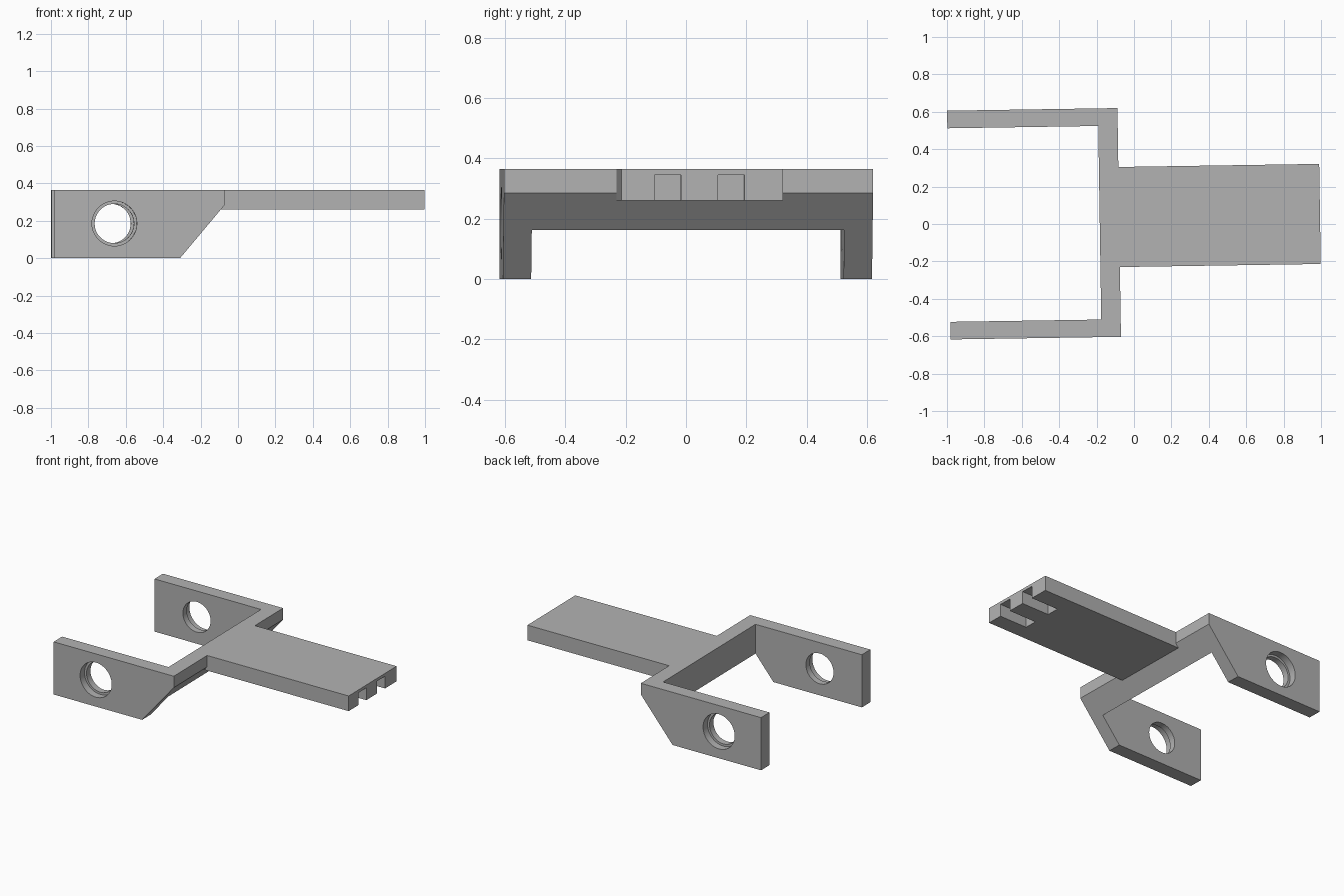
import bpy, bmesh, math
from mathutils import Matrix

cube = bpy.data.objects.get("Cube")
if cube:
    bpy.data.objects.remove(cube, do_unlink=True)

grey = bpy.data.materials.new("plain_grey")
grey.use_nodes = True
GREY = (0.45, 0.45, 0.45, 1)
grey.diffuse_color = GREY
grey.node_tree.nodes["Principled BSDF"].inputs["Base Color"].default_value = GREY

BACK, FRONT = 0.621, -0.602            # outer faces of the two arms
WALL, TOP = 0.094, 0.365
BAR_IN, BAR_OUT = -0.183, -0.079       # crossbar faces
END = 0.995                            # tip of the tongue


def finish(name, bm):
    bmesh.ops.recalc_face_normals(bm, faces=bm.faces)
    mesh = bpy.data.meshes.new(name)
    bm.to_mesh(mesh)
    bm.free()
    mesh.materials.append(grey)
    ob = bpy.data.objects.new(name, mesh)
    bpy.context.collection.objects.link(ob)
    return ob


def extrude_profile(name, pts, y0, y1):
    """Extrude an x-z outline along y."""
    bm = bmesh.new()
    face = bm.faces.new([bm.verts.new((x, y0, z)) for x, z in pts])
    new = bmesh.ops.extrude_face_region(bm, geom=[face])["geom"]
    bmesh.ops.translate(bm, vec=(0, y1 - y0, 0),
                        verts=[v for v in new if isinstance(v, bmesh.types.BMVert)])
    return finish(name, bm)


def box(name, x0, x1, y0, y1, z0, z1):
    return extrude_profile(name, [(x0, z0), (x1, z0), (x1, z1), (x0, z1)], y0, y1)


def cylinder_y(name, x, z, radius, y0, y1):
    bm = bmesh.new()
    place = Matrix.Translation((x, (y0 + y1) / 2, z)) @ Matrix.Rotation(math.pi / 2, 4, "X")
    bmesh.ops.create_cone(bm, cap_ends=True, segments=48, radius1=radius,
                          radius2=radius, depth=abs(y1 - y0), matrix=place)
    return finish(name, bm)


def combine(target, tool, operation):
    mod = target.modifiers.new(operation.lower(), "BOOLEAN")
    mod.operation, mod.object, mod.solver = operation, tool, "EXACT"
    bpy.context.view_layer.objects.active = target
    bpy.ops.object.modifier_apply(modifier=mod.name)
    bpy.data.objects.remove(tool, do_unlink=True)


# Fork: bevelled side profile with the space between the arms removed
bracket = extrude_profile(
    "fork_bracket",
    [(-0.99, 0), (-0.319, 0), (BAR_OUT, 0.286), (BAR_OUT, TOP), (-0.99, TOP)],
    FRONT, BACK)
combine(bracket, box("arm_gap", -1.2, BAR_IN, FRONT + WALL, BACK - WALL, -0.1, 0.5),
        "DIFFERENCE")

# Flat tongue
combine(bracket, box("tongue", -0.13, END, -0.229, 0.306, 0.26, TOP), "UNION")

# Two slots under the tip of the tongue
for y in (-0.12, 0.09):
    combine(bracket, box("tip_slot", END - 0.21, END + 0.1, y, y + 0.088, 0.2, 0.345),
            "DIFFERENCE")

# Bearing holes with a wider recess on each outer face
HX, HZ = -0.67, 0.185
combine(bracket, cylinder_y("bore", HX, HZ, 0.105, -0.8, 0.8), "DIFFERENCE")
for face, side in ((FRONT, -1), (BACK, 1)):
    combine(bracket, cylinder_y("recess", HX, HZ, 0.12, face - side * 0.05, face + side * 0.1),
            "DIFFERENCE")

# Slight turn of the whole bracket, smooth bores with sharp edges
bracket.data.transform(Matrix.Rotation(math.radians(0.88), 4, "Z"))
bpy.ops.object.select_all(action="DESELECT")
bracket.select_set(True)
bpy.context.view_layer.objects.active = bracket
bpy.ops.object.shade_smooth_by_angle(angle=math.radians(30))
